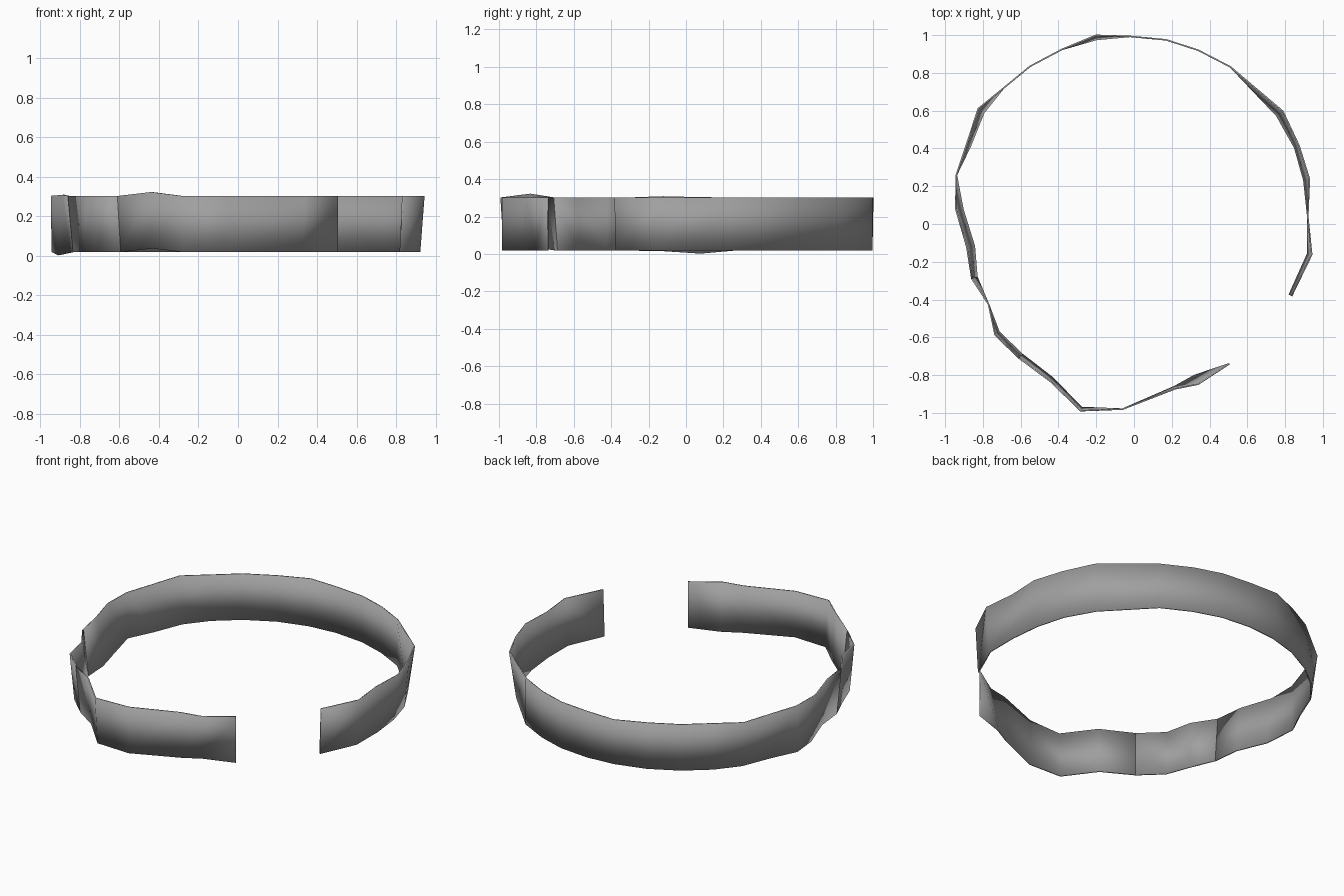
import bpy, bmesh
from mathutils import Vector

if "Cube" in bpy.data.objects:
    bpy.data.objects.remove(bpy.data.objects["Cube"])

# Band path seen from above: x, y, outward lean of the top edge
path = [
    (0.828, -0.378, 0.014), (0.93, -0.16, 0.022), (0.92, 0.04, 0.0),
    (0.914, 0.235, 0.03), (0.862, 0.41, 0.025), (0.772, 0.585, 0.04),
    (0.51, 0.832, 0.0), (0.34, 0.92, 0.0), (0.17, 0.975, 0.0),
    (-0.02, 0.993, 0.0), (-0.2, 0.988, 0.022), (-0.38, 0.925, 0.0),
    (-0.55, 0.835, 0.0), (-0.69, 0.72, 0.0), (-0.81, 0.60, 0.036),
    (-0.875, 0.42, 0.022), (-0.940, 0.26, 0.0), (-0.925, 0.08, 0.038),
    (-0.865, -0.12, 0.04), (-0.845, -0.285, 0.028), (-0.77, -0.425, 0.0),
    (-0.725, -0.58, 0.026), (-0.60, -0.70, 0.026), (-0.435, -0.825, 0.022),
    (-0.28, -0.980, 0.018), (-0.06, -0.98, 0.0), (0.215, -0.867, 0.012),
    (0.33, -0.825, 0.05), (0.505, -0.74, 0.0),
]
# Small rises and dips: point index -> (bottom z, top z)
heights = {17: (0.002, 0.303), 18: (0.015, 0.308), 23: (0.036, 0.322)}

# Dark grey finish
grey = bpy.data.materials.new("dark_grey")
grey.diffuse_color = (0.35, 0.35, 0.35, 1)
grey.use_nodes = True
grey.node_tree.nodes["Principled BSDF"].inputs["Base Color"].default_value = grey.diffuse_color


def strip(name, first, last):
    """Thin smooth strip between two points of the path."""
    bm = bmesh.new()
    previous = None
    for i in range(first, last + 1):
        x, y, lean = path[i]
        low, high = heights.get(i, (0.018, 0.302))
        p = Vector((x, y, 0))
        shift = p.normalized() * lean / 2
        pair = (bm.verts.new(p - shift + Vector((0, 0, low))),
                bm.verts.new(p + shift + Vector((0, 0, high))))
        if previous:
            bm.faces.new((previous[0], pair[0], pair[1], previous[1]))
        previous = pair
    bm.normal_update()
    bmesh.ops.reverse_faces(bm, faces=[f for f in bm.faces
                            if f.normal.dot(f.calc_center_median()) < 0])
    mesh = bpy.data.meshes.new(name)
    bm.to_mesh(mesh)
    bm.free()
    mesh.materials.append(grey)
    for face in mesh.polygons:
        face.use_smooth = True
    ob = bpy.data.objects.new(name, mesh)
    bpy.context.collection.objects.link(ob)
    solid = ob.modifiers.new("thickness", "SOLIDIFY")
    solid.thickness = 0.008
    solid.offset = 0


# Main band, short link and front end, meeting at two seams
strip("main_band", 0, 19)
strip("link_band", 19, 22)
strip("front_band", 22, 28)
